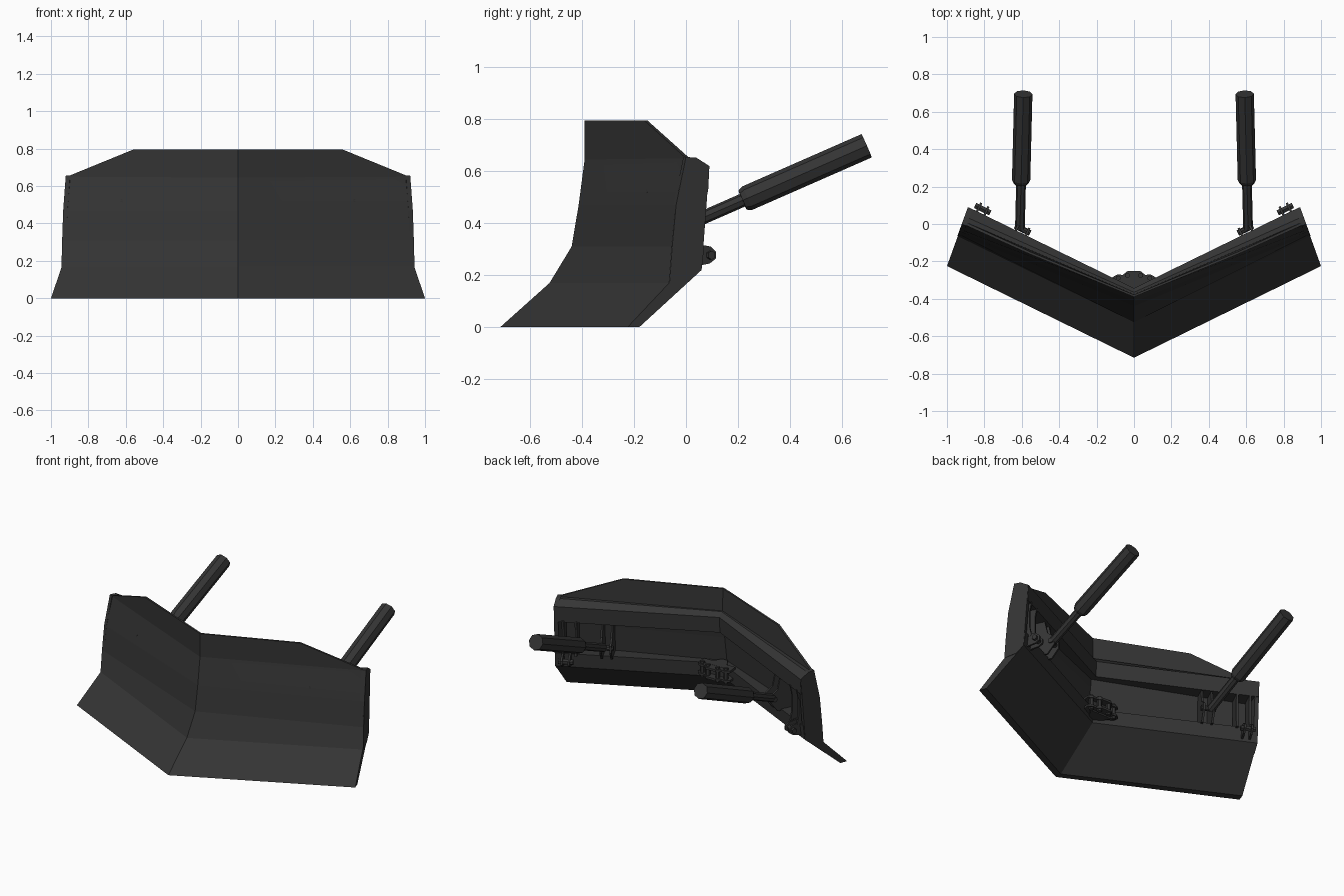
import bpy, bmesh, math
from mathutils import Matrix, Vector

if "Cube" in bpy.data.objects:
    bpy.data.objects.remove(bpy.data.objects["Cube"])

mat = bpy.data.materials.new("dark_steel")
mat.diffuse_color = (0.035, 0.035, 0.035, 1)
mat.use_nodes = True
mat.node_tree.nodes["Principled BSDF"].inputs["Base Color"].default_value = mat.diffuse_color
SLOPE = 0.49
ANG = math.atan(SLOPE)


def finish(name, bm, mirror=True):
    bmesh.ops.recalc_face_normals(bm, faces=bm.faces)
    me = bpy.data.meshes.new(name)
    bm.to_mesh(me)
    bm.free()
    me.materials.append(mat)
    ob = bpy.data.objects.new(name, me)
    bpy.context.collection.objects.link(ob)
    if mirror:
        ob.modifiers.new("mirror", 'MIRROR').use_axis[0] = True
    return ob


def loft(bm, a, b):
    """Closed solid between two matching rings of points."""
    va = [bm.verts.new(p) for p in a]
    vb = [bm.verts.new(p) for p in b]
    n = len(va)
    for i in range(n):
        j = (i + 1) % n
        bm.faces.new((va[i], va[j], vb[j], vb[i]))
    bm.faces.new(va)
    bm.faces.new(vb[::-1])


def rod(bm, p, q, r1, r2, sides):
    p, q = Vector(p), Vector(q)
    d = q - p
    m = Matrix.Translation((p + q) / 2) @ d.to_track_quat('Z', 'Y').to_matrix().to_4x4()
    bmesh.ops.create_cone(bm, cap_ends=True, segments=sides, radius1=r1,
                          radius2=r2, depth=d.length, matrix=m)


def wing(x):
    """Local frame on the back of the wing: x along it, y out of its back."""
    return Matrix.Translation((x, -0.345 + SLOPE * x, 0)) @ Matrix.Rotation(ANG, 4, 'Z')


def plate(bm, m, lx, t, prof):
    loft(bm, [m @ Vector((lx - t / 2, y, z)) for y, z in prof],
         [m @ Vector((lx + t / 2, y, z)) for y, z in prof])


def end_x(y):
    return 1 - 0.365 * (y + 0.225)


# Curved blade skin: centre and outer edge of each row, and thickness
rows = [((0, -0.715, 0), (1, -0.225, 0), 0.045),
        ((0, -0.525, 0.17), (0.942, -0.065, 0.17), 0.06),
        ((0, -0.44, 0.31), (0.937, -0.055, 0.31), 0.02),
        ((0, -0.413, 0.47), (0.93, -0.04, 0.47), 0.016),
        ((0, -0.39, 0.645), (0.915, 0.0, 0.65), 0.014),
        ((0, -0.39, 0.795), (0.56, -0.16, 0.795), 0.012)]
bm = bmesh.new()
grid = []
for c, e, t in rows:
    k = -0.365 * t
    pts = [c, e, (e[0] + k, e[1] + t, e[2]), (0, c[1] + t, c[2])]
    grid.append([bm.verts.new(p) for p in pts])
for a, b in zip(grid, grid[1:]):
    for i in range(3):
        bm.faces.new((a[i], a[i + 1], b[i + 1], b[i]))
bm.faces.new(grid[0])
bm.faces.new(grid[-1][::-1])
finish("blade", bm)

# Long stiffening beams on the back of each wing
beams = {
    "lower_beam": [(-0.18, 0.0, -0.67), (0.06, 0.22, -0.379), (0.07, 0.31, -0.375),
                   (-0.045, 0.31, -0.43), (-0.055, 0.17, -0.51)],
    "upper_beam": [(-0.03, 0.52, -0.40), (0.085, 0.52, -0.348), (0.09, 0.62, -0.343),
                   (0.04, 0.65, -0.365), (0.003, 0.65, -0.385)]}
for name, prof in beams.items():
    bm = bmesh.new()
    loft(bm, [(0, c, z) for y, z, c in prof], [(end_x(y), y, z) for y, z, c in prof])
    finish(name, bm)

# End plates closing the wings
prof = [(-0.063, 0.17), (0.015, 0.18), (0.06, 0.22), (0.09, 0.62), (0.04, 0.652),
        (0.0, 0.655), (-0.038, 0.47), (-0.053, 0.31)]
bm = bmesh.new()
loft(bm, [(end_x(y) + 0.003, y, z) for y, z in prof],
     [(end_x(y) - 0.02, y - 0.01, z) for y, z in prof])
finish("end_plate", bm)

# Upright ribs between the beams near the outer ends
bm = bmesh.new()
for x in (0.77, 0.84):
    plate(bm, wing(x), 0, 0.014, [(-0.1, 0.3), (0.0, 0.3), (-0.012, 0.36),
                                  (-0.012, 0.47), (0.0, 0.53), (-0.1, 0.53)])
finish("outer_rib", bm)

# Lugs and pin holding the ram
bm = bmesh.new()
m = wing(0.605)
for lx in (-0.03, 0.03):
    plate(bm, m, lx, 0.012, [(-0.11, 0.3), (0.0, 0.3), (0.045, 0.36),
                             (0.045, 0.405), (0.0, 0.44), (-0.02, 0.53), (-0.1, 0.53)])
rod(bm, m @ Vector((-0.045, 0.022, 0.382)), m @ Vector((0.045, 0.022, 0.382)),
    0.016, 0.016, 8)
finish("ram_lug", bm)

# Outer lugs with hexagonal pin
bm = bmesh.new()
m = wing(0.82)
for lx in (-0.022, 0.022):
    plate(bm, m, lx, 0.012, [(-0.03, 0.235), (0.025, 0.245), (0.052, 0.265),
                             (0.052, 0.29), (0.03, 0.31), (-0.03, 0.32)])
rod(bm, m @ Vector((-0.045, 0.025, 0.277)), m @ Vector((0.045, 0.025, 0.277)),
    0.017, 0.017, 6)
finish("outer_lug", bm)

# Hydraulic ram: rod, tapered collar, barrel
bm = bmesh.new()
a, b = Vector((0.61, -0.025, 0.382)), Vector((0.592, 0.695, 0.698))
d = (b - a).normalized()
s = a + d * 0.265
rod(bm, a, s, 0.026, 0.026, 8)
rod(bm, s, s + d * 0.02, 0.04, 0.049, 8)
rod(bm, s + d * 0.02, b, 0.049, 0.049, 8)
finish("hydraulic_ram", bm)

# Centre hinge bracket: two plates and bolts
half = [(0.11, -0.35), (0.115, -0.285), (0.09, -0.27), (0.06, -0.272), (0.035, -0.252)]
outline = half + [(-x, y) for x, y in half[::-1]]
bm = bmesh.new()
for z in (0.25, 0.31):
    loft(bm, [(x, y, z) for x, y in outline], [(x, y, z + 0.014) for x, y in outline])
for x, y in ((-0.085, -0.29), (-0.035, -0.275), (0.035, -0.275), (0.085, -0.29)):
    rod(bm, (x, y, 0.238), (x, y, 0.336), 0.014, 0.014, 6)
loft(bm, [(x, y, 0.24) for x, y in ((-0.08, -0.3), (0.08, -0.3), (0.02, -0.4), (-0.02, -0.4))],
     [(x, y, 0.325) for x, y in ((-0.08, -0.3), (0.08, -0.3), (0.02, -0.4), (-0.02, -0.4))])
finish("centre_bracket", bm, mirror=False)
